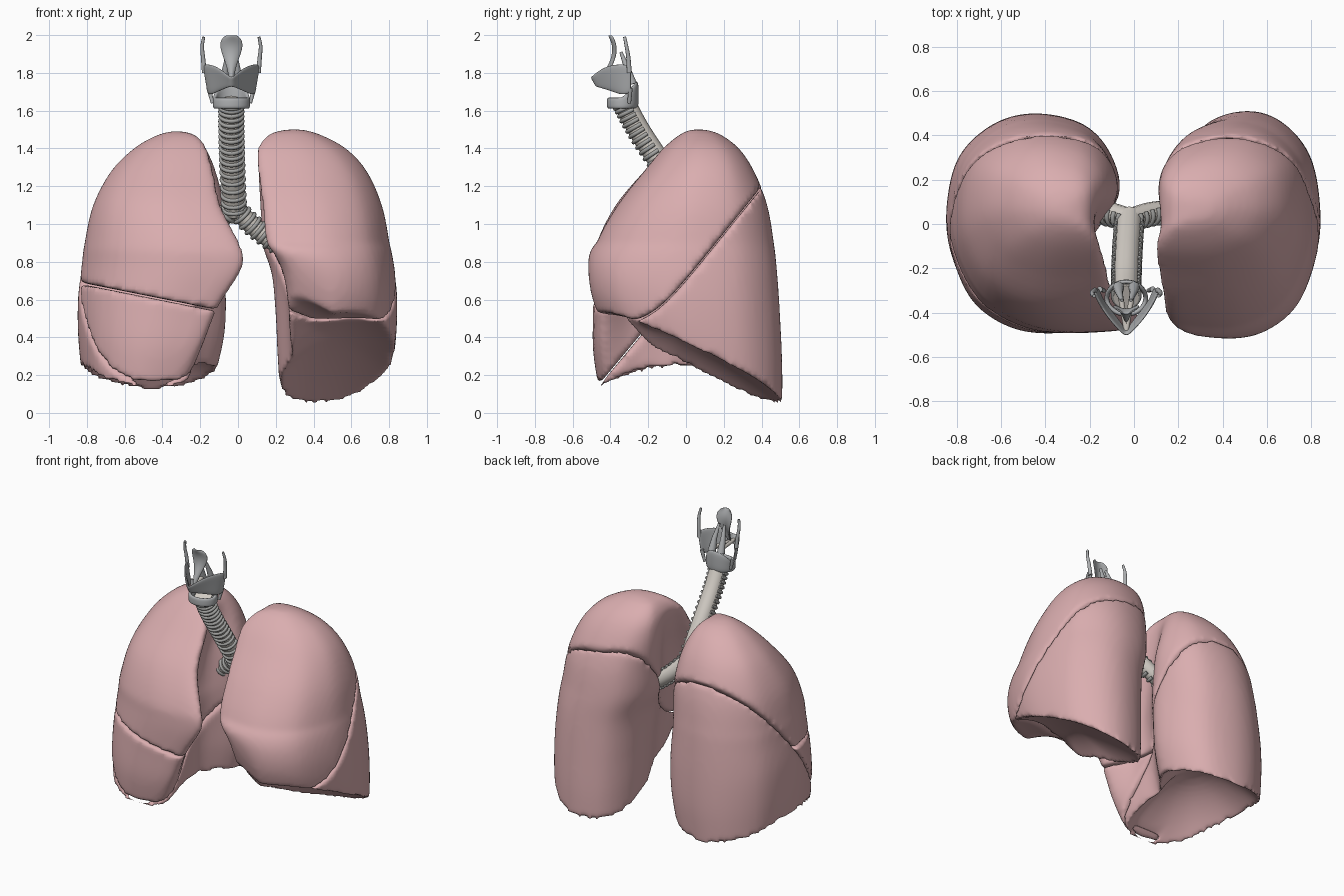
import bpy, bmesh, math
from mathutils import Vector

if "Cube" in bpy.data.objects:
    bpy.data.objects.remove(bpy.data.objects["Cube"])


def material(name, rgb):
    m = bpy.data.materials.new(name)
    m.diffuse_color = (*rgb, 1)
    m.use_nodes = True
    m.node_tree.nodes["Principled BSDF"].inputs["Base Color"].default_value = m.diffuse_color
    return m


PINK = material("lung_pink", (0.70, 0.42, 0.43))
CREAM = material("airway_cream", (0.66, 0.62, 0.57))
DARK = material("ring_grey", (0.36, 0.36, 0.35))
GREY = material("cartilage_grey", (0.42, 0.43, 0.44))


def resample(pts, n, closed=False):
    """Catmull-Rom through the given tuples."""
    k, out = len(pts), []
    for i in range(n):
        s = i * k / n if closed else i * (k - 1) / (n - 1)
        j = int(s) if closed else min(int(s), k - 2)
        t = s - j
        a, b, c, d = [Vector(pts[q % k if closed else max(0, min(k - 1, q))])
                      for q in (j - 1, j, j + 1, j + 2)]
        out.append(0.5 * (2 * b + (c - a) * t + (2 * a - 5 * b + 4 * c - d) * t * t
                          + (3 * b - a - 3 * c + d) * t ** 3))
    return out


def add_object(name, data, mat):
    o = bpy.data.objects.new(name, data)
    bpy.context.collection.objects.link(o)
    data.materials.append(mat)
    return o


# ---- lungs: lofted sections, then cut into lobes along the fissures ----
# section points: inner reference (1 front, 2 notch, 3 back), width and depth fraction
SECTION = [(1, 0, .05), (1, .25, 0), (1, .55, .02), (1, .82, .14), (1, .97, .36), (2, 1, .57),
           (3, .93, .80), (3, .73, .95), (3, .48, 1), (3, .2, .95), (3, .04, .81),
           (3, 0, .62), (2, 0, .42), (2, 0, .25)]


def loft_lung(side, keys, base, dome):
    bm = bmesh.new()
    rings = []
    for z, *inner, xo, yf, yb in resample(keys, 44):
        pts = [(inner[i - 1] + u * (xo - inner[i - 1]), yf + v * (yb - yf)) for i, u, v in SECTION]
        w = max(0, (0.9 - z) / 0.9)
        rings.append([(p.x, p.y, z + w * base(p.x, p.y)) for p in resample(pts, 64, True)])
    rim = rings[-1]
    cx, cy = [sum(p[i] for p in rim) / len(rim) for i in (0, 1)]
    for k in range(9, 0, -1):                       # hollow diaphragm surface
        s = k / 10
        ring = []
        for p in rim:
            x, y = cx + s * (p[0] - cx), cy + s * (p[1] - cy)
            ring.append((x, y, base(x, y) + dome * (1 - s * s)))
        rings.append(ring)
    vs = [[bm.verts.new((side * x, y, z)) for x, y, z in r] for r in rings]
    n = len(rim)
    for a, b in zip(vs, vs[1:]):
        for i in range(n):
            bm.faces.new((a[i], a[(i + 1) % n], b[(i + 1) % n], b[i]))
    bm.faces.new(vs[0])
    bm.faces.new(vs[-1])
    bmesh.ops.triangulate(bm, faces=bm.faces[:])
    bmesh.ops.recalc_face_normals(bm, faces=bm.faces[:])
    return bm


def cut(bm, height, above):
    """Copy the part above or below the curved sheet z = height(x, y)."""
    bm = bm.copy()
    for v in bm.verts:
        v.co.z -= height(v.co.x, v.co.y)

    def slice_at(co, no, **kw):
        bmesh.ops.bisect_plane(bm, geom=bm.verts[:] + bm.edges[:] + bm.faces[:],
                               dist=1e-5, plane_co=co, plane_no=no, **kw)
    slice_at((0, 0, .004 if above else -.004), (0, 0, 1), clear_inner=above, clear_outer=not above)
    bmesh.ops.holes_fill(bm, edges=[e for e in bm.edges if e.is_boundary], sides=0)
    bmesh.ops.triangulate(bm, faces=bm.faces[:])
    for k in range(-9, 10):                         # subdivide so the cap can bend
        slice_at((0, k * .053, 0), (0, 1, 0))
        slice_at((k * .09 + .003, 0, 0), (1, 0, 0))
    for v in bm.verts:
        v.co.z += height(v.co.x, v.co.y)
    bmesh.ops.triangulate(bm, faces=bm.faces[:])
    bmesh.ops.recalc_face_normals(bm, faces=bm.faces[:])
    return bm


def lobe(name, bm):
    me = bpy.data.meshes.new(name)
    bm.to_mesh(me)
    o = add_object(name, me, PINK)
    r = o.modifiers.new("Remesh", 'REMESH')
    r.mode, r.voxel_size, r.use_smooth_shade = 'VOXEL', 0.018, True
    s = o.modifiers.new("Smooth", 'SMOOTH')
    s.factor, s.iterations = 0.5, 5


# rows: z, inner front, inner notch, inner back, outer, front y, back y
LEFT = [(1.50, .26, .26, .26, .34, .03, .10), (1.475, .17, .17, .17, .43, -.03, .18),
        (1.40, .11, .12, .12, .57, -.12, .28), (1.28, .11, .14, .11, .68, -.22, .36),
        (1.1, .13, .19, .12, .76, -.36, .43), (.9, .15, .22, .13, .80, -.47, .465),
        (.7, .19, .24, .18, .825, -.51, .485), (.45, .24, .26, .20, .84, -.515, .50),
        (.2, .27, .27, .21, .84, -.50, .51), (0, .28, .28, .22, .83, -.47, .51)]
RIGHT = [(1.49, .29, .29, .29, .36, .03, .10), (1.465, .22, .22, .22, .44, -.03, .18),
         (1.40, .17, .18, .17, .55, -.11, .27), (1.28, .13, .18, .12, .67, -.22, .36),
         (1.1, .09, .19, .08, .765, -.37, .43), (.9, -.01, .20, .08, .81, -.47, .465),
         (.75, -.03, .20, .08, .825, -.49, .48), (.5, .10, .22, .07, .845, -.49, .495),
         (.25, .19, .24, .08, .845, -.49, .50), (0, .28, .26, .12, .83, -.46, .49)]


def left_base(x, y):
    return .3 - .48 * y + .2 * (x - .5) + 3 * max(0, -y - .2) * max(0, .5 - x)


def left_fissure(x, y):
    return .47 + .08 * math.log(1 + math.exp((.23 + 1.24 * y) / .08)) + .5 * max(0, .4 - x)


left = loft_lung(1, LEFT, left_base, .10)
lobe("left_upper_lobe", cut(left, left_fissure, True))
lobe("left_lower_lobe", cut(left, left_fissure, False))

right = loft_lung(-1, RIGHT, lambda x, y: .11 + .13 * (1 - (y / .5) ** 2), .2)
oblique = lambda x, y: .70 + 1.2 * y
horizontal = lambda x, y: .52 - .2 * x
front = cut(right, oblique, True)
lobe("right_lower_lobe", cut(right, oblique, False))
lobe("right_upper_lobe", cut(front, horizontal, True))
lobe("right_middle_lobe", cut(front, horizontal, False))


# ---- airway tubes with open cartilage rings ----
def tubes(name, paths, radius, mat, taper=1.0):
    cu = bpy.data.curves.new(name, 'CURVE')
    cu.dimensions, cu.bevel_depth, cu.bevel_resolution, cu.use_fill_caps = '3D', radius, 4, True
    for path in paths:
        sp = cu.splines.new('POLY')
        sp.points.add(len(path) - 1)
        for i, (p, q) in enumerate(zip(sp.points, path)):
            p.co = (*q, 1)
            p.radius = 1 + (taper - 1) * i / (len(path) - 1)
        sp.use_smooth = True
    return add_object(name, cu, mat)


def airway(name, pts, radius, count):
    path = resample(pts, 24)
    tubes(name, [path], radius, CREAM)
    line, rings = resample(pts, count + 2), []
    for i in range(1, count + 1):
        t = (line[i + 1] - line[i - 1]).normalized()
        v = Vector((0, -1, 0))
        v = (v - t * v.dot(t)).normalized()
        u = v.cross(t)
        rings.append([line[i] + (radius + .001) * (v * math.cos(a) + u * math.sin(a))
                      for a in [k * .2 for k in range(-10, 11)]])
    tubes(name + "_rings", rings, .011, DARK).data.bevel_resolution = 2


airway("trachea", [(-.035, -.33, 1.65), (-.035, -.25, 1.5), (-.03, -.12, 1.3), (-.02, .03, 1.06)], .058, 19)
airway("left_bronchus", [(-.02, .02, 1.09), (.08, .05, .99), (.2, .06, .9), (.32, .07, .84)], .05, 11)
airway("right_bronchus", [(-.02, .02, 1.09), (-.12, .05, 1.0), (-.27, .06, .91)], .05, 7)


# ---- larynx cartilages: thickened sheets ----
def sheet(name, rows, thick, closed=False):
    n = len(rows[0])
    faces = [(r * n + i, r * n + (i + 1) % n, (r + 1) * n + (i + 1) % n, (r + 1) * n + i)
             for r in range(len(rows) - 1) for i in range(n if closed else n - 1)]
    me = bpy.data.meshes.new(name)
    me.from_pydata([p for r in rows for p in r], [], faces)
    me.polygons.foreach_set("use_smooth", [True] * len(faces))
    o = add_object(name, me, GREY)
    s = o.modifiers.new("Solidify", 'SOLIDIFY')
    s.thickness, s.offset = thick, 0
    o.modifiers.new("Subdivision", 'SUBSURF').levels = 2
    o.modifiers[-1].render_levels = 2


CX = -.035
# thyroid cartilage: V-shaped shield; half profile (dx, y, bottom, top) is mirrored
half = [(.15, -.29, 1.69, 1.84), (.135, -.34, 1.68, 1.85), (.085, -.42, 1.70, 1.84),
        (.03, -.48, 1.72, 1.80), (0, -.51, 1.73, 1.77)]
cols = [(CX - d, y, b, t) for d, y, b, t in half] + [(CX + d, y, b, t) for d, y, b, t in half[-2::-1]]
sheet("thyroid_cartilage", [[(CX + (x - CX) * (.82 + .18 * f), y + .03 * (1 - f) * (y < -.4), b + f * (t - b))
                             for x, y, b, t in cols] for f in (0, .33, .67, 1)], .014)
horns = [[(CX + s * .143, -.30, 1.80), (CX + s * .15, -.305, 1.88), (CX + s * .155, -.315, 1.94),
          (CX + s * .146, -.325, 1.99)] for s in (-1, 1)]
tubes("thyroid_upper_horns", [resample(h, 10) for h in horns], .013, GREY, .6)
tubes("thyroid_lower_horns", [[(CX + s * .12, -.295, 1.72), (CX + s * .1, -.3, 1.64)] for s in (-1, 1)],
      .013, GREY, .7)

# cricoid cartilage: signet ring, tall at the back
ANG = [k * math.tau / 16 for k in range(16)]
sheet("cricoid_cartilage", [[(CX + .09 * math.cos(a), -.335 + .075 * math.sin(a),
                              1.61 + f * (.06 + .09 * max(0, math.sin(a))))
                             for a in ANG] for f in (0, .5, 1)], .022, True)

# epiglottis: curved leaf
leaf = [(1.76, .010, -.445), (1.82, .020, -.42), (1.88, .042, -.39), (1.94, .064, -.385),
        (1.98, .055, -.40), (2.0, .028, -.41)]
sheet("epiglottis", [[(CX + u * w, y + .02 * u * u, z) for u in (-1, -.5, 0, .5, 1)]
                     for z, w, y in leaf], .01)

# arytenoids and vocal ligaments
tubes("arytenoids", [[(CX + s * .035, -.285, 1.74), (CX + s * .032, -.31, 1.82), (CX + s * .02, -.345, 1.91)]
                     for s in (-1, 1)], .026, GREY, .3)
tubes("vocal_ligaments", [[(CX + s * .03, -.30, 1.76), (CX, -.48, 1.75)] for s in (-1, 1)], .012, CREAM)
